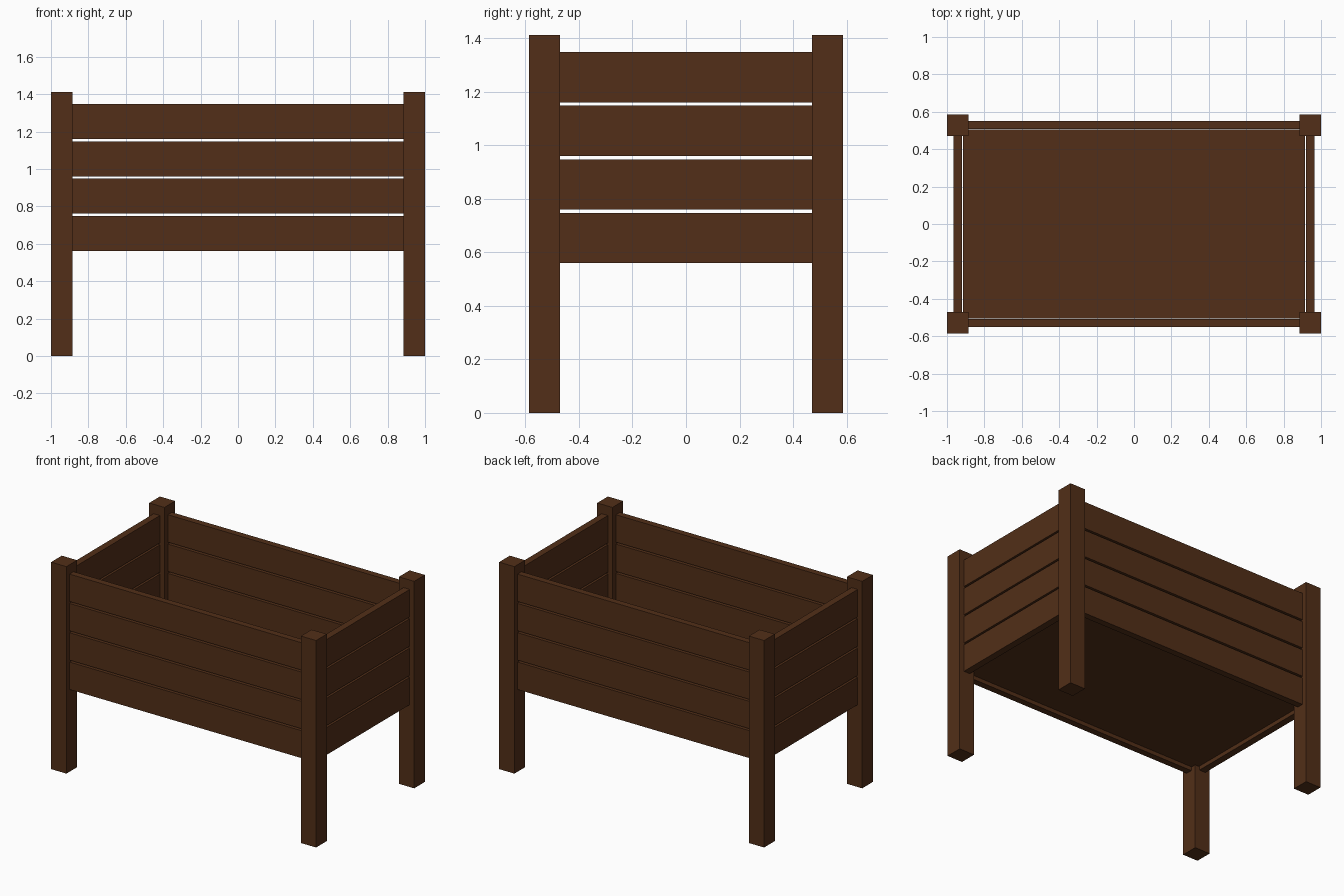
import bpy

if "Cube" in bpy.data.objects:
    bpy.data.objects.remove(bpy.data.objects["Cube"])

wood = bpy.data.materials.new("dark_wood")
wood.diffuse_color = (0.085, 0.028, 0.009, 1.0)
wood.use_nodes = True
wood.node_tree.nodes["Principled BSDF"].inputs["Base Color"].default_value = wood.diffuse_color


def box(name, x, y, z):
    """Box from (min, max) ranges on each axis."""
    bpy.ops.mesh.primitive_cube_add(size=1, location=[(r[0] + r[1]) / 2 for r in (x, y, z)])
    ob = bpy.context.object
    ob.name = name
    ob.scale = [r[1] - r[0] for r in (x, y, z)]
    bpy.ops.object.transform_apply(location=False, rotation=False, scale=True)
    ob.data.materials.append(wood)
    return ob


def span(side, inner, outer):
    return tuple(sorted((side * inner, side * outer)))


HX, HY, POST = 1.0, 0.586, 0.115
IX, IY = HX - POST, HY - POST

# Corner posts
for sx, xn in ((-1, "left"), (1, "right")):
    for sy, yn in ((-1, "front"), (1, "back")):
        box(f"{yn}_{xn}_post", span(sx, IX, HX), span(sy, IY, HY), (0, 1.412))

# Four rows of wall planks with narrow gaps
for row in range(4):
    z0 = 0.561 + row * 0.2
    z = (z0, z0 + 0.187)
    for s, yn, xn in ((-1, "front", "left"), (1, "back", "right")):
        box(f"{yn}_plank_{row + 1}", (-IX, IX), span(s, 0.508, 0.552), z)
        box(f"{xn}_plank_{row + 1}", span(s, 0.919, 0.966), (-IY, IY), z)

# Floor panel, slightly recessed above the lower plank edges
box("floor_panel", (-0.915, 0.915), (-0.504, 0.504), (0.585, 0.63))
